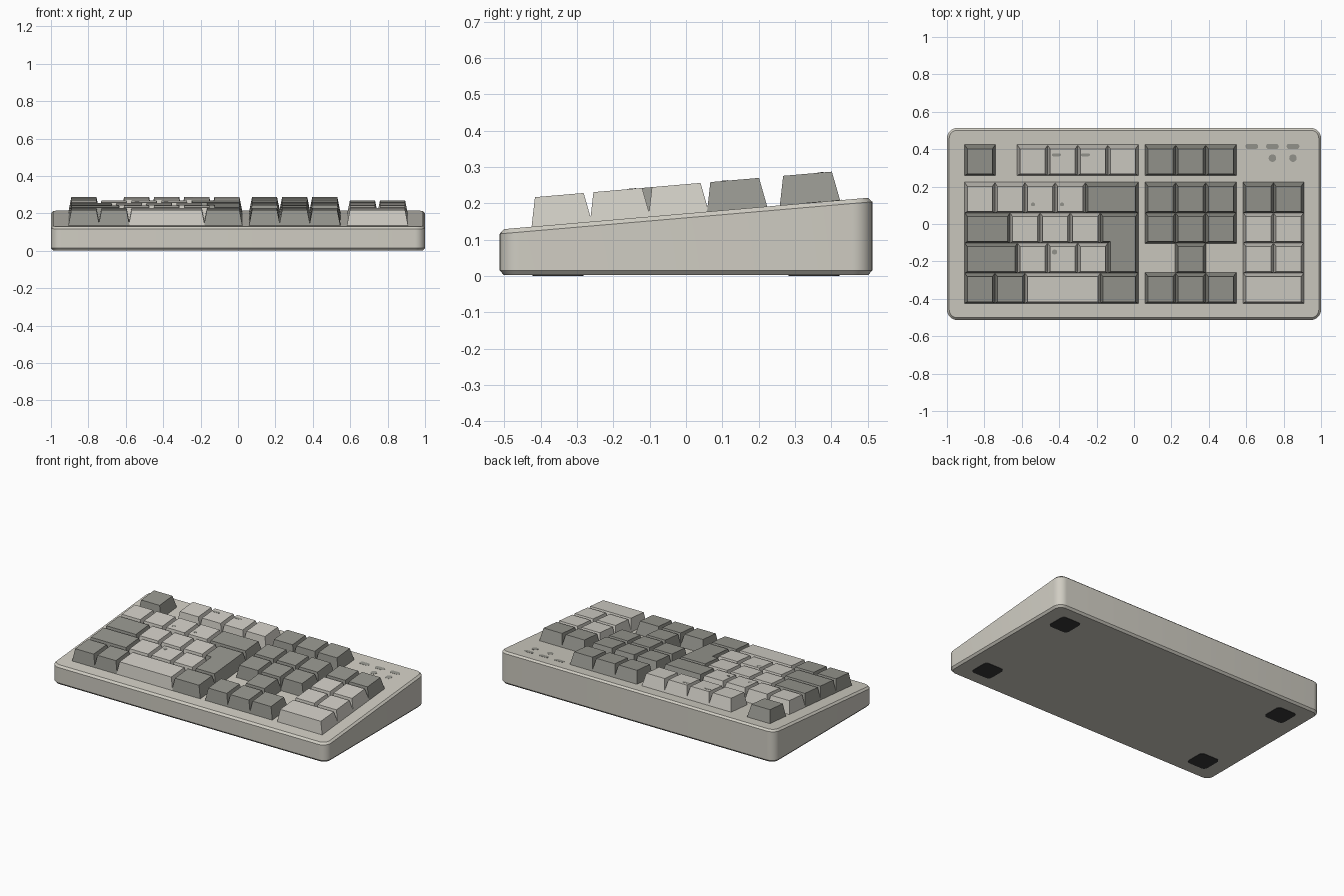
import bpy, bmesh, math

if "Cube" in bpy.data.objects:
    bpy.data.objects.remove(bpy.data.objects["Cube"])

U = 0.161                      # key pitch
GROW = 0.003                   # key skirts spread slightly past the pitch
SLOPE = 0.086                  # deck slope
KEY_H = 0.08                   # key height above the deck
X0 = -0.9045                   # left edge of the key field


def deck(y):
    return 0.172 + SLOPE * y


def key_top(y):
    return deck(y + KEY_H * SLOPE) + KEY_H


def material(name, rgb):
    m = bpy.data.materials.new(name)
    m.diffuse_color = (*rgb, 1)
    m.use_nodes = True
    m.node_tree.nodes["Principled BSDF"].inputs["Base Color"].default_value = m.diffuse_color
    return m


CASE = material("warm_grey_case", (0.63, 0.61, 0.545))
LIGHT = material("light_key", (0.64, 0.62, 0.565))
DARK = material("dark_key", (0.31, 0.31, 0.277))
RUBBER = material("black_rubber", (0.04, 0.04, 0.04))


def rounded(cx, cy, hx, hy, r, n=6):
    """Outline of a rounded rectangle, counter-clockwise."""
    pts = []
    for k, (sx, sy) in enumerate([(1, 1), (-1, 1), (-1, -1), (1, -1)]):
        for i in range(n + 1):
            a = math.pi / 2 * (k + i / n)
            pts.append((cx + sx * (hx - r) + r * math.cos(a),
                        cy + sy * (hy - r) + r * math.sin(a)))
    return pts


def loft(name, rings, mat):
    """Skin a stack of rings and cap both ends."""
    bm = bmesh.new()
    loops = [[bm.verts.new(p) for p in ring] for ring in rings]
    n = len(loops[0])
    for lo, hi in zip(loops, loops[1:]):
        for i in range(n):
            j = (i + 1) % n
            bm.faces.new((lo[i], lo[j], hi[j], hi[i]))
    bm.faces.new(loops[-1])
    bm.faces.new(loops[0][::-1])
    bm.normal_update()
    me = bpy.data.meshes.new(name)
    bm.to_mesh(me)
    bm.free()
    me.materials.append(mat)
    ob = bpy.data.objects.new(name, me)
    bpy.context.collection.objects.link(ob)
    return ob


# Wedge-shaped case with chamfered rims
def case_ring(inset, zf):
    return [(x, y, zf(y)) for x, y in
            rounded(0, 0, 1 - inset, 0.513 - inset, 0.055 - inset, 8)]


case = loft("case", [case_ring(0.012, lambda y: 0.002),
                     case_ring(0, lambda y: 0.015),
                     case_ring(0, lambda y: deck(y) - 0.012),
                     case_ring(0.012, deck)], CASE)
bpy.context.view_layer.objects.active = case
case.select_set(True)
bpy.ops.object.shade_smooth_by_angle(angle=math.radians(30))

# Rubber feet
for sx, side in ((-1, "left"), (1, "right")):
    for sy, end in ((-1, "front"), (1, "back")):
        o = rounded(sx * 0.825, sy * 0.352, 0.07, 0.07, 0.025)
        loft(f"foot_{end}_{side}", [[(x, y, z) for x, y in o] for z in (0, 0.005)], RUBBER)


def inset_outline(pts, d):
    """Move every side of a right-angled outline inwards by d."""
    out = []
    for i, (x, y) in enumerate(pts):
        for p, q in ((pts[i - 1], pts[i]), (pts[i], pts[(i + 1) % len(pts)])):
            ex, ey = q[0] - p[0], q[1] - p[1]
            l = math.hypot(ex, ey)
            x -= ey / l * d
            y += ex / l * d
        out.append((x, y))
    return out


# Tapered keycap from any right-angled outline
def key(name, outline, mat):
    foot = inset_outline(outline, -GROW)
    top = inset_outline(outline, 0.0135)
    loft(name, [[(x, y, deck(y) - 0.003) for x, y in foot],
                [(x, y - KEY_H * SLOPE, deck(y) + KEY_H) for x, y in top]], mat)


def row_y(r):                  # front edge of each row, row 0 at the back
    return 0.261 if r == 0 else 0.2215 - r * U


# Rows of keys: (row, start in units, widths, one colour letter per key)
ROWS = [
    (0, 0, [1], "d"), (0, 1.75, [1] * 4, "llll"),
    (1, 0, [1, 1, 1, 1, 1.75], "lllld"),
    (2, 0, [1.5, 1, 1, 1], "dlll"),
    (3, 0, [1.75, 1, 1, 1], "dlll"),
    (4, 0, [1, 1, 2.5, 1.25], "ddld"),
    (0, 6, [1] * 3, "ddd"), (1, 6, [1] * 3, "ddd"), (2, 6, [1] * 3, "ddd"),
    (3, 7, [1], "d"), (4, 6, [1] * 3, "ddd"),
    (1, 9.25, [1, 1], "dd"), (2, 9.25, [1, 1], "ll"),
    (3, 9.25, [1, 1], "ll"), (4, 9.25, [2], "l"),
]
for r, start, widths, colours in ROWS:
    u = start
    for w, c in zip(widths, colours):
        a, b = X0 + u * U, X0 + (u + w) * U
        y0, y1 = row_y(r), row_y(r) + U
        key(f"key_row{r}_at{u:g}", [(a, y0), (b, y0), (b, y1), (a, y1)],
            DARK if c == "d" else LIGHT)
        u += w

# L-shaped return key over two rows
xa, xb, xc = X0 + 4.5 * U, X0 + 4.75 * U, X0 + 5.75 * U
ya, yb, yc = row_y(3), row_y(2), row_y(2) + U
key("return_key", [(xb, ya), (xc, ya), (xc, yc), (xa, yc), (xa, yb), (xb, yb)], DARK)


# Thin plates lying on a sloped surface
def plate(name, x, y, hx, hy, surface):
    o = rounded(x, y, hx, hy, hy * 0.98)
    loft(name, [[(px, py, surface(py) + dz) for px, py in o]
                for dz in (-0.001, 0.001)], DARK)


# Indicator plates and lamps at the back right of the deck
for i, x in enumerate((0.63, 0.74, 0.85)):
    plate(f"indicator_plate_{i}", x, 0.415, 0.034, 0.014, deck)
for i, x in enumerate((0.74, 0.85)):
    plate(f"indicator_lamp_{i}", x, 0.352, 0.02, 0.02, deck)

# Small worn marks on a few light keys
for i, (x, y, hx, hy) in enumerate([(-0.415, 0.37, 0.024, 0.008), (-0.26, 0.37, 0.024, 0.008),
                                    (-0.54, 0.105, 0.011, 0.01), (-0.385, 0.105, 0.011, 0.01),
                                    (-0.425, -0.15, 0.014, 0.013)]):
    plate(f"key_mark_{i}", x, y, hx, hy, key_top)
